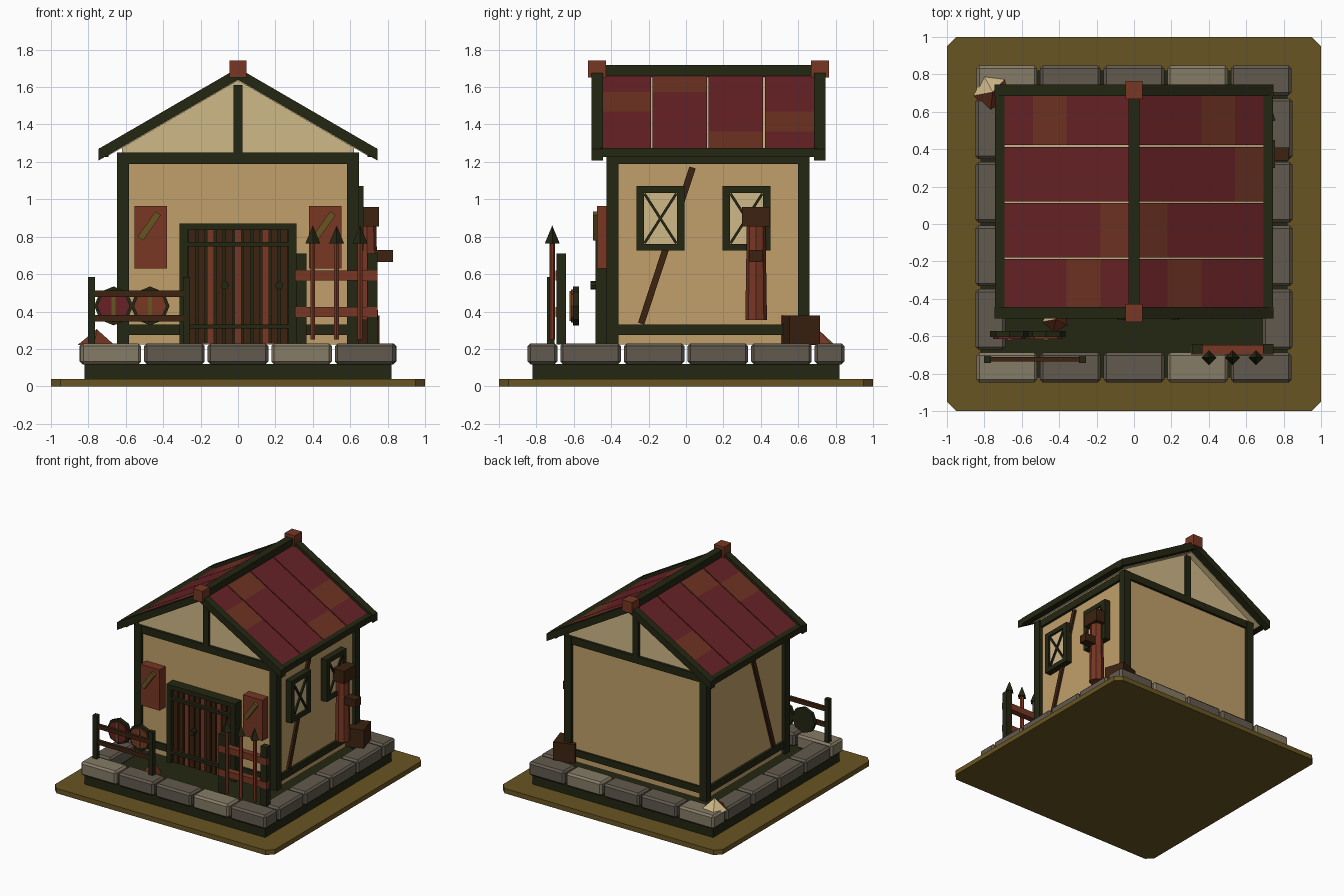
import bpy, bmesh, math
from mathutils import Matrix, Vector

if "Cube" in bpy.data.objects:
    bpy.data.objects.remove(bpy.data.objects["Cube"])


def material(name, hexcode):
    lin = []
    for i in (0, 2, 4):
        c = int(hexcode[i:i + 2], 16) / 255
        lin.append(c / 12.92 if c <= 0.04045 else ((c + 0.055) / 1.055) ** 2.4)
    m = bpy.data.materials.new(name)
    m.diffuse_color = (*lin, 1)
    m.use_nodes = True
    m.node_tree.nodes["Principled BSDF"].inputs["Base Color"].default_value = m.diffuse_color
    return m


WALL = material("tan plaster", "c0a06a")
CREAM = material("cream plaster", "cfb888")
DARK = material("dark timber", "242612")
REDWOOD = material("red brown wood", "783724")
BROWN = material("dark brown wood", "3c2210")
RED = material("roof red", "682226")
PATCH = material("roof patch", "6e3322")
STONE_L = material("light stone", "867c66")
STONE_D = material("dark stone", "625a4e")
OLIVE = material("olive earth", "695522")


def finish(name, bm, *mats):
    bmesh.ops.recalc_face_normals(bm, faces=bm.faces)
    me = bpy.data.meshes.new(name)
    bm.to_mesh(me)
    bm.free()
    for m in mats:
        me.materials.append(m)
    ob = bpy.data.objects.new(name, me)
    bpy.context.collection.objects.link(ob)
    return ob


def box(name, x0, x1, y0, y1, z0, z1, mat, rot=None):
    """Axis aligned box, optionally turned about its own centre."""
    bm = bmesh.new()
    size = Matrix.Diagonal((x1 - x0, y1 - y0, z1 - z0, 1))
    centre = Matrix.Translation(((x0 + x1) / 2, (y0 + y1) / 2, (z0 + z1) / 2))
    bmesh.ops.create_cube(bm, size=1, matrix=centre @ (rot or Matrix()) @ size)
    return finish(name, bm, mat)


def prism(name, pts, a, b, axis, mat):
    """Extrude a flat outline along y (outline in xz) or z (outline in xy)."""
    bm = bmesh.new()
    put = (lambda p, t: (p[0], t, p[1])) if axis == 'y' else (lambda p, t: (p[0], p[1], t))
    lo = [bm.verts.new(put(p, a)) for p in pts]
    hi = [bm.verts.new(put(p, b)) for p in pts]
    bm.faces.new(lo)
    bm.faces.new(hi)
    n = len(pts)
    for i in range(n):
        bm.faces.new((lo[i], lo[(i + 1) % n], hi[(i + 1) % n], hi[i]))
    return finish(name, bm, mat)


def cone(name, loc, r1, r2, depth, sides, mat, rot=None, mat2=None):
    bm = bmesh.new()
    bmesh.ops.create_cone(bm, cap_ends=True, segments=sides, radius1=r1, radius2=r2,
                          depth=depth, matrix=Matrix.Translation(loc) @ (rot or Matrix()))
    ob = finish(name, bm, mat, *([mat2] if mat2 else []))
    if mat2:  # faces toward the back and left take the second colour
        for p in ob.data.polygons:
            p.material_index = int(p.normal.x - p.normal.y < -0.5 and p.normal.z > 0.1)
    return ob


def slash(name, p, q, width, t0, t1, mat, axis):
    """Diagonal strip from p to q in the xz ('y') or yz ('x') plane."""
    d = Vector(q) - Vector(p)
    cx, cz = (p[0] + q[0]) / 2, (p[1] + q[1]) / 2
    ang = math.atan2(d.x, d.y)
    h, w = d.length / 2, width / 2
    if axis == 'y':
        return box(name, cx - w, cx + w, t0, t1, cz - h, cz + h, mat, Matrix.Rotation(ang, 4, 'Y'))
    return box(name, t0, t1, cx - w, cx + w, cz - h, cz + h, mat, Matrix.Rotation(-ang, 4, 'X'))


# ground plate and foundation
c = 0.95
prism("ground_plate", [(-1, -c), (-c, -1), (c, -1), (1, -c), (1, c), (c, 1), (-c, 1), (-1, c)],
      0, 0.04, 'z', OLIVE)
box("foundation", -0.82, 0.82, -0.82, 0.82, 0.04, 0.12, DARK)


def stone(x0, x1, y0, y1, mat):
    g = 0.008
    ob = box("foundation_stone", x0 + g, x1 - g, y0 + g, y1 - g, 0.118, 0.23, mat)
    mod = ob.modifiers.new("chamfer", 'BEVEL')
    mod.width, mod.segments = 0.015, 1


for s in (-1, 1):
    for i in range(5):
        x = -0.85 + 0.34 * i
        ys = sorted((s * 0.68, s * 0.855))
        stone(x, x + 0.34, *ys, STONE_L if i in (0, 3) else STONE_D)
    for i in range(4):
        y = -0.68 + 0.34 * i
        stone(*sorted((s * 0.68, s * 0.855)), y, y + 0.34, STONE_D)

# walls, gables and timber frame
box("walls", -0.62, 0.62, -0.40, 0.635, 0.225, 1.21, WALL)
prism("gable", [(-0.62, 1.205), (0.62, 1.205), (0.62, 1.275), (0, 1.635), (-0.62, 1.275)],
      -0.40, 0.635, 'y', CREAM)
for y0, y1 in ((-0.425, -0.36), (0.60, 0.66)):
    for s in (-1, 1):
        box("corner_post", *sorted((s * 0.583, s * 0.648)), y0, y1, 0.225, 1.25, DARK)
    box("top_beam", -0.64, 0.64, y0 + 0.004, y1 - 0.004, 1.19, 1.25, DARK)
    box("sill_beam", -0.6, 0.6, y0 + 0.008, y1 - 0.008, 0.275, 0.33, DARK)
    box("king_post", -0.025, 0.025, y0 + 0.004, y1 - 0.004, 1.25, 1.61, DARK)
for s in (-1, 1):
    xs = sorted((s * 0.59, s * 0.64))
    box("side_sill_beam", *xs, -0.38, 0.62, 0.275, 0.33, DARK)
    box("side_top_beam", *xs, -0.38, 0.62, 1.19, 1.25, DARK)
    slash("wall_brace", (-0.24, 0.335), (0.035, 1.17), 0.035, *sorted((s * 0.60, s * 0.637)), BROWN, 'x')

# roof: slopes are described by a height at the ridge and a fixed pitch
K = 0.58


def slope(name, s, xa, xb, y0, y1, top, thick, mat):
    pts = [(s * xa, top - K * xa), (s * xb, top - K * xb),
           (s * xb, top - thick - K * xb), (s * xa, top - thick - K * xa)]
    prism(name, pts, y0, y1, 'y', mat)


rows = [(-0.445, -0.187), (-0.178, 0.112), (0.121, 0.413), (0.422, 0.685)]
patched = [1, 0, 3, 2]
cuts = [0, 0.18, 0.36, 0.54, 0.70]
for s in (-1, 1):
    slope("roof_underlay", s, 0, 0.70, -0.445, 0.685, 1.655, 0.02, CREAM)
    for r, (y0, y1) in enumerate(rows):
        for i in range(4):
            hit = patched[r] == i and not (s < 0 and r == 2)
            slope("roof_panel", s, cuts[i], cuts[i + 1], y0, y1, 1.677, 0.03, PATCH if hit else RED)
    for y0, y1 in ((-0.505, -0.445), (0.685, 0.745)):
        slope("barge_board", s, 0, 0.745, y0, y1, 1.702, 0.062, DARK)
    box("eave_beam", *sorted((s * 0.692, s * 0.742)), -0.46, 0.70, 1.225, 1.275, DARK)
box("ridge_beam", -0.03, 0.03, -0.49, 0.73, 1.655, 1.717, DARK)
for y in (-0.475, 0.717):
    box("ridge_end_block", -0.045, 0.045, y - 0.048, y + 0.048, 1.65, 1.742, REDWOOD)

# door
box("door_backing", -0.28, 0.28, -0.44, -0.39, 0.23, 0.84, DARK)
for i in range(11):
    x = -0.245 + 0.049 * i
    box("door_plank", x - 0.019, x + 0.019, -0.46, -0.43, 0.23, 0.84,
        REDWOOD if i in (2, 5, 8) else BROWN)
for s in (-1, 1):
    box("door_post", *sorted((s * 0.27, s * 0.312)), -0.485, -0.40, 0.23, 0.87, DARK)
box("door_lintel", -0.312, 0.312, -0.485, -0.40, 0.835, 0.872, DARK)
for z in (0.32, 0.76):
    box("door_band", -0.27, 0.27, -0.485, -0.45, z - 0.012, z + 0.012, DARK)
for x in (-0.07, 0.22):
    cone("door_handle", (x, -0.485, 0.54), 0.022, 0.022, 0.05, 8, DARK, Matrix.Rotation(math.pi / 2, 4, 'X'))

# front shutters with a slanted board
for x in (-0.467, 0.467):
    box("front_shutter", x - 0.087, x + 0.087, -0.475, -0.39, 0.63, 0.965, REDWOOD)
    slash("shutter_board", (x - 0.055, 0.79), (x + 0.04, 0.925), 0.035, -0.497, -0.47, OLIVE, 'y')

# right-hand windows
for y in (-0.137, 0.323):
    a, b, w = y - 0.128, y + 0.128, 0.04
    box("window_side", 0.6, 0.672, a, a + w, 0.725, 1.07, DARK)
    box("window_side", 0.6, 0.672, b - w, b, 0.725, 1.07, DARK)
    box("window_rail", 0.6, 0.671, a, b, 0.725, 0.762, DARK)
    box("window_rail", 0.6, 0.671, a, b, 1.033, 1.07, DARK)
    box("window_pane", 0.6, 0.655, a + w, b - w, 0.76, 1.035, CREAM)
    for s in (-1, 1):
        slash("window_cross", (y - s * 0.085, 0.765), (y + s * 0.085, 1.03), 0.014, 0.65, 0.668, DARK, 'x')

# pipe on the right wall
cone("wall_pipe", (0.69, 0.375, 0.61), 0.058, 0.05, 0.51, 8, REDWOOD)
box("pipe_cap", 0.63, 0.755, 0.30, 0.45, 0.855, 0.96, BROWN)
box("pipe_spout", 0.70, 0.83, 0.34, 0.41, 0.665, 0.73, BROWN)

# crate at the back right corner
box("crate", 0.565, 0.735, 0.525, 0.695, 0.225, 0.38, BROWN, Matrix.Rotation(0.3, 4, 'Z'))

# left fence with two shields
for x in (-0.783, -0.275):
    box("left_fence_post", x - 0.019, x + 0.019, -0.742, -0.704, 0.225, 0.585, DARK)
for z in (0.365, 0.495):
    box("left_fence_rail", -0.78, -0.28, -0.735, -0.71, z - 0.017, z + 0.017, BROWN)
FACE = Matrix.Rotation(math.pi / 2, 4, 'X')
for x, mat in ((-0.665, RED), (-0.47, REDWOOD)):
    cone("shield_rim", (x, -0.588, 0.43), 0.104, 0.104, 0.03, 8, DARK, FACE)
    cone("shield_face", (x, -0.604, 0.43), 0.088, 0.088, 0.02, 8, mat, FACE)
    box("shield_stripe", x - 0.01, x + 0.01, -0.622, -0.60, 0.35, 0.51, OLIVE)

# right fence with three spears
for x in (0.337, 0.717):
    box("right_fence_post", x - 0.028, x + 0.028, -0.692, -0.642, 0.225, 0.71, DARK)
for z in (0.397, 0.593):
    box("right_fence_rail", 0.305, 0.745, -0.697, -0.647, z - 0.027, z + 0.027, REDWOOD)
for x in (0.40, 0.527, 0.653):
    cone("spear_shaft", (x, -0.715, 0.51), 0.015, 0.015, 0.52, 6, REDWOOD)
    cone("spear_tip", (x, -0.715, 0.812), 0.04, 0, 0.096, 4, DARK)

# broken shards
cone("back_shard", (-0.755, 0.705, 0.263), 0.105, 0, 0.085, 5, REDWOOD, Matrix.Rotation(0.5, 4, 'Z'), CREAM)
cone("front_shard", (-0.42, -0.51, 0.17), 0.07, 0, 0.10, 5, REDWOOD, Matrix.Rotation(0.5, 4, 'Z'), CREAM)
